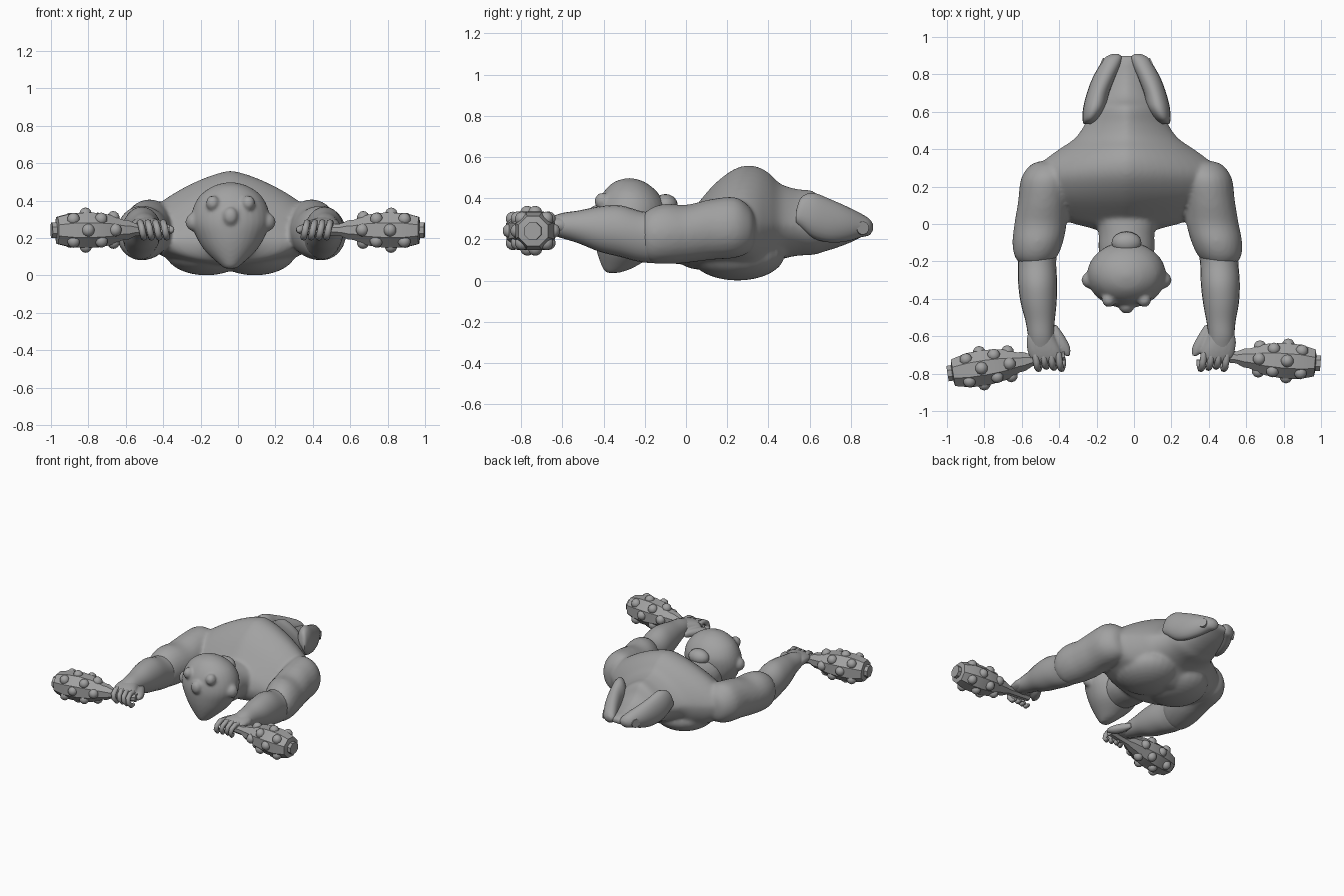
import bpy, bmesh, math
from mathutils import Vector, Matrix

if "Cube" in bpy.data.objects:
    bpy.data.objects.remove(bpy.data.objects["Cube"])

CX = -0.04  # body centre line
grey = bpy.data.materials.new("stone_grey")
grey.diffuse_color = (0.36, 0.36, 0.36, 1)
grey.use_nodes = True
grey.node_tree.nodes["Principled BSDF"].inputs["Base Color"].default_value = grey.diffuse_color


def finish(name, bm, angle=40):
    bmesh.ops.recalc_face_normals(bm, faces=bm.faces)
    me = bpy.data.meshes.new(name)
    bm.to_mesh(me)
    bm.free()
    me.materials.append(grey)
    ob = bpy.data.objects.new(name, me)
    bpy.context.collection.objects.link(ob)
    me.shade_smooth()
    me.set_sharp_from_angle(angle=math.radians(angle))
    return ob


def fuse(name, parts, voxel, rounds):
    """Merge overlapping closed parts into one soft skin."""
    bm = bmesh.new()
    for ob in parts:
        bm.from_mesh(ob.data)
        bpy.data.objects.remove(ob)
    ob = finish(name, bm, 180)
    mod = ob.modifiers.new("Blend", 'REMESH')
    mod.mode, mod.voxel_size, mod.use_smooth_shade = 'VOXEL', voxel, True
    mod = ob.modifiers.new("Soften", 'SMOOTH')
    mod.factor, mod.iterations = 0.5, rounds


def spline(rows, steps):
    """Catmull-Rom resampling of section rows."""
    out = []
    for i in range(len(rows) - 1):
        p = [rows[max(0, i - 1)], rows[i], rows[i + 1], rows[min(len(rows) - 1, i + 2)]]
        for s in range(steps):
            t = s / steps
            out.append([0.5 * (2 * b + (c - a) * t + (2 * a - 5 * b + 4 * c - d) * t * t
                               + (3 * b - a - 3 * c + d) * t ** 3) for a, b, c, d in zip(*p)])
    return out + [list(rows[-1])]


def skin(name, rings, angle=40):
    bm = bmesh.new()
    loops = [[bm.verts.new(p) for p in r] for r in rings]
    n = len(loops[0])
    for a, b in zip(loops, loops[1:]):
        for i in range(n):
            bm.faces.new((a[i], a[(i + 1) % n], b[(i + 1) % n], b[i]))
    bm.faces.new(loops[0])
    bm.faces.new(loops[-1])
    return finish(name, bm, angle)


def loft(name, rows, top=2.0, n=24, steps=4, upright=False, place=lambda v: v):
    """Rows are (along, centre u, centre v, radius u, radius v up, radius v down)."""
    rings = []
    for y, cu, cv, ru, rt, rb in spline(rows, steps):
        ring = []
        for k in range(n):
            a = 2 * math.pi * k / n
            c, s = math.cos(a), math.sin(a)
            e = 2 / top if s > 0 else 1.0
            u = cu + max(ru, .004) * math.copysign(abs(c) ** e, c)
            v = cv + (max(rt, .004) * s ** e if s > 0 else max(rb, .004) * s)
            ring.append(place(Vector((u, v, y) if upright else (u, y, v))))
        rings.append(ring)
    return skin(name, rings)


def ball(name, loc, rad, seg=16):
    bm = bmesh.new()
    m = Matrix.Translation(loc) @ Matrix.Diagonal((*rad, 1))
    bmesh.ops.create_uvsphere(bm, u_segments=seg, v_segments=seg * 2 // 3, radius=1, matrix=m)
    return finish(name, bm)


# torso: back hump, shoulders, waist, tapering tail end: (y, half width, bottom, top)
torso = [(-.04, .13, .10, .27), (-.02, .2, .08, .29), (.02, .33, .06, .33), (.12, .45, .045, .45),
         (.2, .49, .035, .52), (.27, .49, .025, .555), (.34, .44, .02, .555), (.4, .36, .05, .525),
         (.46, .275, .10, .47), (.54, .22, .12, .445), (.62, .19, .125, .435), (.67, .16, .14, .37),
         (.72, .14, .155, .33), (.8, .12, .185, .30), (.87, .1, .22, .285), (.9, .08, .235, .27)]
body = [loft("torso", [(y, CX, (b * .55 + t * .45), w, t * .55 - b * .55, (t - b) * .45)
                       for y, w, b, t in torso], top=1.4, n=48)]
body.append(loft("neck", [(.06, CX, .22, .17, .12, .14), (-.05, CX, .22, .15, .13, .14),
                          (-.14, CX, .22, .15, .14, .13), (-.24, CX, .22, .13, .13, .12)]))

# head with pointed chin and knobbly face
rows = [(.037, .03, -.385, -.33), (.06, .06, -.405, -.26), (.13, .135, -.43, -.15),
        (.2, .18, -.445, -.11), (.28, .21, -.45, -.1), (.36, .2, -.435, -.1),
        (.43, .16, -.4, -.14), (.478, .09, -.35, -.2), (.497, .02, -.29, -.26)]
face = [loft("skull", [(z, CX, (f + b) / 2, w, (b - f) / 2, (b - f) / 2) for z, w, f, b in rows],
             upright=True, n=32)]
face.append(ball("nose", (CX, -.44, .315), (.042, .04, .05)))
ball("nape_knot", (CX, -.1, .365), (.08, .06, .055))

for s in (-1, 1):
    side = "left" if s < 0 else "right"
    mx = lambda d: CX + s * d

    def arm_place(v):
        # the right limb drifts slightly outward toward the hand
        shift = .05 * min(1, max(0, -v.y / .6)) if s > 0 else 0
        return Vector((CX + s * v.x + shift, v.y, v.z))

    # eye and ear bumps
    face.append(ball("eye", (mx(.095), -.405, .385), (.037, .04, .042)))
    face.append(ball("ear", (mx(.195), -.3, .285), (.046, .045, .05)))
    # chest muscle
    body.append(ball("chest", (mx(.13), .25, .125), (.22, .23, .125), 24))

    # shoulder and upper arm
    body.append(loft("upper_arm", [
        (.335, .42, .25, .05, .05, .06), (.31, .42, .25, .10, .105, .11), (.24, .43, .25, .135, .155, .14),
        (.12, .445, .245, .135, .15, .145), (0, .46, .23, .14, .138, .145), (-.1, .475, .225, .135, .148, .145),
        (-.18, .485, .225, .11, .122, .135), (-.24, .49, .225, .05, .06, .07)], place=arm_place))
    # forearm tapering to the wrist
    loft(side + "_forearm", [
        (-.06, .475, .22, .06, .06, .08), (-.14, .478, .22, .1, .105, .13), (-.22, .478, .225, .102, .112, .135),
        (-.32, .475, .24, .104, .125, .125), (-.42, .47, .25, .096, .11, .11), (-.52, .462, .26, .078, .08, .08),
        (-.6, .458, .265, .068, .063, .06), (-.66, .455, .268, .06, .04, .045)], place=arm_place)
    # hand
    hand = [loft("palm", [
        (-.56, .46, .265, .06, .05, .05), (-.62, .455, .27, .08, .045, .05), (-.68, .44, .27, .09, .035, .04),
        (-.725, .43, .265, .08, .025, .03), (-.745, .43, .26, .05, .01, .01)], place=arm_place, n=16)]
    hand.append(loft("thumb", [
        (-.54, .385, .245, .012, .02, .02), (-.6, .365, .245, .035, .03, .03), (-.66, .34, .245, .04, .028, .03),
        (-.705, .315, .245, .014, .015, .015)], place=arm_place, n=12))
    fuse(side + "_hand", hand, .008, 4)
    for k in range(4):
        # each finger curls over the handle
        fx = .365 + k * .041
        pts = [(-.69, .275), (-.735, .282), (-.77, .26), (-.775, .23), (-.75, .202), (-.725, .205)]
        rings = []
        for i, (y, z) in enumerate(pts):
            a, b = pts[max(0, i - 1)], pts[min(5, i + 1)]
            t = Vector((0, b[0] - a[0], b[1] - a[1])).normalized()
            nrm = Vector((0, -t.z, t.y))
            r = .012 if i == 5 else .018
            rings.append([arm_place(Vector((fx - .006 * i, y + .006 * (k % 3), z)) + r *
                          (Vector((1, 0, 0)) * math.cos(q * math.pi / 4) + nrm * math.sin(q * math.pi / 4)))
                          for q in range(8)])
        skin(f"{side}_finger_{k + 1}", rings, 60)

    # eight-sided studded club
    p0 = Vector((s * .37, -.70, .245))
    p1 = Vector((s * .997, -.80 if s < 0 else -.745, .24))
    axis = (p1 - p0).normalized()
    length = (p1 - p0).length
    e1 = axis.cross(Vector((0, 0, 1))).normalized()
    e2 = axis.cross(e1)

    def around(t, r, a):
        return p0 + axis * t + (e1 * math.cos(a) + e2 * math.sin(a)) * r

    prof = [(0, .03), (.18, .035), (.22, .055), (.25, .058), (.33, .09), (.42, .102), (.52, .1),
            (length - .03, .078), (length - .025, .045), (length, .045)]
    skin(side + "_club", [[around(t, r, (q + .5) * math.pi / 4) for q in range(8)] for t, r in prof], 25)
    studs = bmesh.new()
    for q in range(8):
        for t, r in ([(.375, .083), (.525, .083)] if q % 2 else [(.3, .066), (.45, .086)]):
            bmesh.ops.create_uvsphere(studs, u_segments=10, v_segments=7, radius=.035,
                                      matrix=Matrix.Translation(around(t, r, q * math.pi / 4)))
    finish(side + "_club_studs", studs)

    # draped hip flap with a round button
    loft(side + "_hip_flap", [
        (.535, .21, .31, .02, .03, .03), (.56, .195, .315, .04, .09, .06), (.62, .172, .305, .06, .12, .1),
        (.7, .152, .285, .06, .11, .1), (.78, .122, .275, .06, .085, .085), (.85, .088, .265, .055, .06, .055),
        (.89, .07, .26, .045, .04, .04), (.908, .06, .26, .02, .015, .015)],
        n=20, place=lambda v: Vector((CX + s * v.x, v.y, v.z)))
    button = bmesh.new()
    rot = Matrix.Rotation(s * math.radians(25), 4, 'Z') @ Matrix.Rotation(math.pi / 2, 4, 'Y')
    bmesh.ops.create_cone(button, cap_ends=True, segments=14, radius1=.032, radius2=.032, depth=.02,
                          matrix=Matrix.Translation((mx(.13), .855, .255)) @ rot)
    finish(side + "_hip_button", button)

fuse("body", body, .012, 8)
fuse("head", face, .01, 5)
